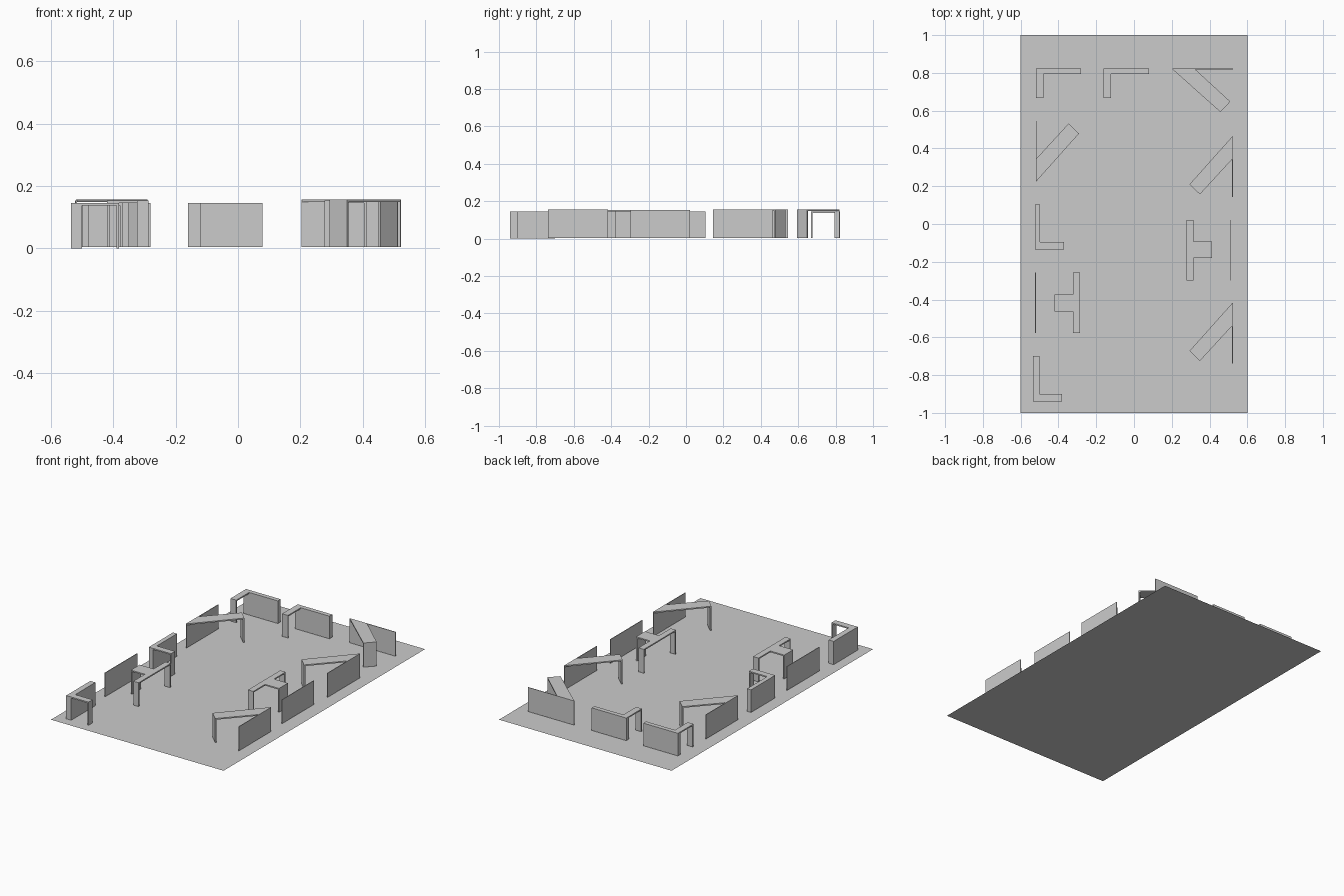
import bpy, bmesh
from mathutils import Vector

if "Cube" in bpy.data.objects:
    bpy.data.objects.remove(bpy.data.objects["Cube"])

T = 0.008      # sheet thickness of tops and legs
Z0 = 0.004     # underside of the stands


def prism(bm, pts, z0, z1):
    """Extrude a flat outline from z0 to z1."""
    f = bm.faces.new([bm.verts.new((x, y, z0)) for x, y in pts])
    r = bmesh.ops.extrude_face_region(bm, geom=[f], use_keep_orig=True)
    for v in r["geom"]:
        if isinstance(v, bmesh.types.BMVert):
            v.co.z = z1


def rect(u0, v0, u1, v1):
    return [(u0, v0), (u1, v0), (u1, v1), (u0, v1)]


def make(name, parts, origin, u, out):
    """Build parts given in local (along wall, away from wall) coordinates."""
    o, u, out = Vector(origin), Vector(u), Vector(out)
    bm = bmesh.new()
    for pts, z0, z1 in parts:
        prism(bm, [o + u * a + out * b for a, b in pts], z0, z1)
    bmesh.ops.recalc_face_normals(bm, faces=bm.faces)
    me = bpy.data.meshes.new(name)
    bm.to_mesh(me)
    bm.free()
    bpy.context.collection.objects.link(bpy.data.objects.new(name, me))


def l_stand(name, origin, u, out, z0=Z0, wall=0.028):
    # thick wall, L-shaped top and one thin leg
    h = 0.146
    top = [(0, 0), (0.24, 0), (0.24, wall), (0.04, wall), (0.04, 0.155), (0, 0.155)]
    make(name, [(rect(0, 0, 0.24, wall), z0, h - T),
                (rect(0, 0.155 - T, 0.04, 0.155), z0, h - T),
                (top, h - T, h)], origin, u, out)


def diagonal_stand(name, origin, u, out):
    # thin back panel with a slanted counter running out to a leg
    h = 0.156
    d = Vector((0.254, 0.227)).normalized() * T
    a, b = Vector((0.254, 0.227)), Vector((0.307, 0.172))
    make(name + "_panel", [(rect(0, -0.002, 0.32, 0.002), Z0, h)], origin, u, out)
    make(name + "_counter", [([(0.002, 0.002), (0.122, 0.002), b, a], h - T, h),
                             ([a, b, b - d, a - d], Z0, h - T)], origin, u, out)


def t_stand(name, origin, u, out):
    # free-standing T counter on three legs in front of a thin panel
    h = 0.154
    top = [(0, 0.234), (0.32, 0.234), (0.32, 0.197), (0.203, 0.197),
           (0.203, 0.1), (0.115, 0.1), (0.115, 0.197), (0, 0.197)]
    make(name + "_panel", [(rect(0, -0.002, 0.32, 0.002), Z0, h)], origin, u, out)
    make(name + "_counter", [(top, h - T, h),
                             (rect(0, 0.197, T, 0.234), Z0, h - T),
                             (rect(0.32 - T, 0.197, 0.32, 0.234), Z0, h - T),
                             (rect(0.115, 0.1, 0.203, 0.1 + T), Z0, h - T)],
         origin, u, out)


# floor sheet
bpy.ops.mesh.primitive_plane_add(size=2)
floor = bpy.context.object
floor.name = "floor"
floor.scale = (0.6, 1, 1)

E, W, N, S = (1, 0), (-1, 0), (0, 1), (0, -1)

# L-shaped stands
l_stand("corner_stand_back_left", (-0.52, 0.823), E, S)
l_stand("corner_stand_back_middle", (-0.161, 0.823), E, S)
l_stand("corner_stand_left", (-0.525, -0.136), N, E)
l_stand("corner_stand_front_left", (-0.536, -0.94), N, E, 0.0, 0.035)

# slanted-counter stands
diagonal_stand("slanted_stand_back_right", (0.203, 0.82), E, S)
diagonal_stand("slanted_stand_left", (-0.518, 0.225), N, E)
diagonal_stand("slanted_stand_right", (0.521, 0.464), S, W)
diagonal_stand("slanted_stand_front_right", (0.521, -0.418), S, W)

# T-shaped stands
t_stand("tee_stand_right", (0.512, 0.022), S, W)
t_stand("tee_stand_left", (-0.521, -0.577), N, E)
